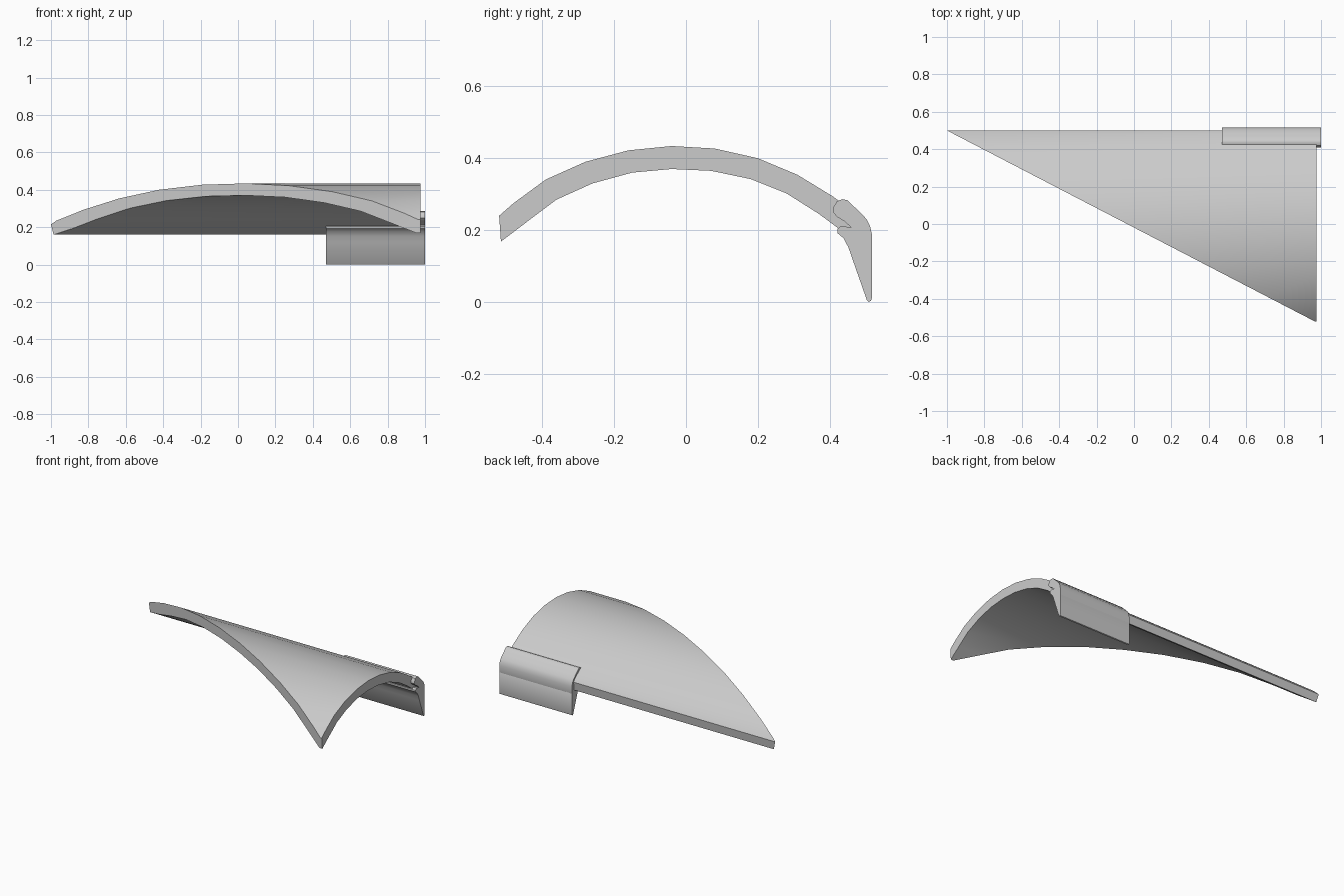
import bpy, bmesh, math

if "Cube" in bpy.data.objects:
    bpy.data.objects.remove(bpy.data.objects["Cube"])


def finish(name, bm):
    bmesh.ops.recalc_face_normals(bm, faces=bm.faces)
    me = bpy.data.meshes.new(name)
    bm.to_mesh(me)
    bm.free()
    ob = bpy.data.objects.new(name, me)
    bpy.context.collection.objects.link(ob)
    bpy.ops.object.select_all(action='DESELECT')
    ob.select_set(True)
    bpy.context.view_layer.objects.active = ob
    bpy.ops.object.shade_smooth_by_angle(angle=math.radians(35))
    return ob


def extrude_profile(name, profile, x0, x1):
    bm = bmesh.new()
    face = bm.faces.new([bm.verts.new((x0, y, z)) for y, z in profile])
    res = bmesh.ops.extrude_face_region(bm, geom=[face])
    for v in res["geom"]:
        if isinstance(v, bmesh.types.BMVert):
            v.co.x = x1
    if face.is_valid is False or len(bm.faces) < len(profile) + 2:
        bm.faces.new([v for v in bm.verts if abs(v.co.x - x0) < 1e-6])
    return finish(name, bm)


# Arched shell: outer and inner arcs, cut along the diagonal in plan
outer = [(-.52, .24), (-.48, .275), (-.39, .341), (-.28, .39), (-.16, .422), (-.04, .434),
         (.08, .427), (.2, .40), (.31, .354), (.41, .293), (.485, .235), (.5, .215)]
inner = [(-.515, .168), (-.44, .225), (-.36, .285), (-.26, .33), (-.15, .36), (-.04, .37),
         (.07, .365), (.18, .342), (.28, .302), (.37, .245), (.44, .193), (.493, .16)]


def diagonal_x(y):
    return -1 + (0.5 - y) * 1.965 / 1.02


bm = bmesh.new()
rows = []
for pts in (outer, inner):
    for end in (False, True):
        rows.append([bm.verts.new((0.975 if end else diagonal_x(y), y, z)) for y, z in pts])
ol, orr, il, ir = rows
for a, b in ((ol, orr), (ir, il), (il, ol), (orr, ir)):
    for i in range(len(outer) - 1):
        bm.faces.new((a[i], b[i], b[i + 1], a[i + 1]))
for i in (0, -1):
    bm.faces.new((ol[i], orr[i], ir[i], il[i]))
finish("arched_shell", bm)

# Clip upper jaw wrapping the outside of the shell edge
upper = [(.409, .25), (.411, .265), (.42, .28), (.435, .286), (.45, .283), (.467, .266),
         (.482, .252), (.503, .23), (.512, .212), (.517, .19), (.517, .145), (.515, .137),
         (.508, .134), (.499, .142), (.485, .175), (.465, .203), (.44, .225), (.42, .237)]
extrude_profile("clip_upper_jaw", upper, 0.47, 1.0)

# Clip lower flap hanging down to the ground
lower = [(.421, .203), (.421, .192), (.428, .186), (.438, .178), (.452, .152), (.463, .12),
         (.503, .006), (.508, 0), (.515, .003), (.517, .01), (.517, .15), (.507, .165),
         (.485, .19), (.46, .207), (.432, .212)]
extrude_profile("clip_lower_flap", lower, 0.47, 1.0)
